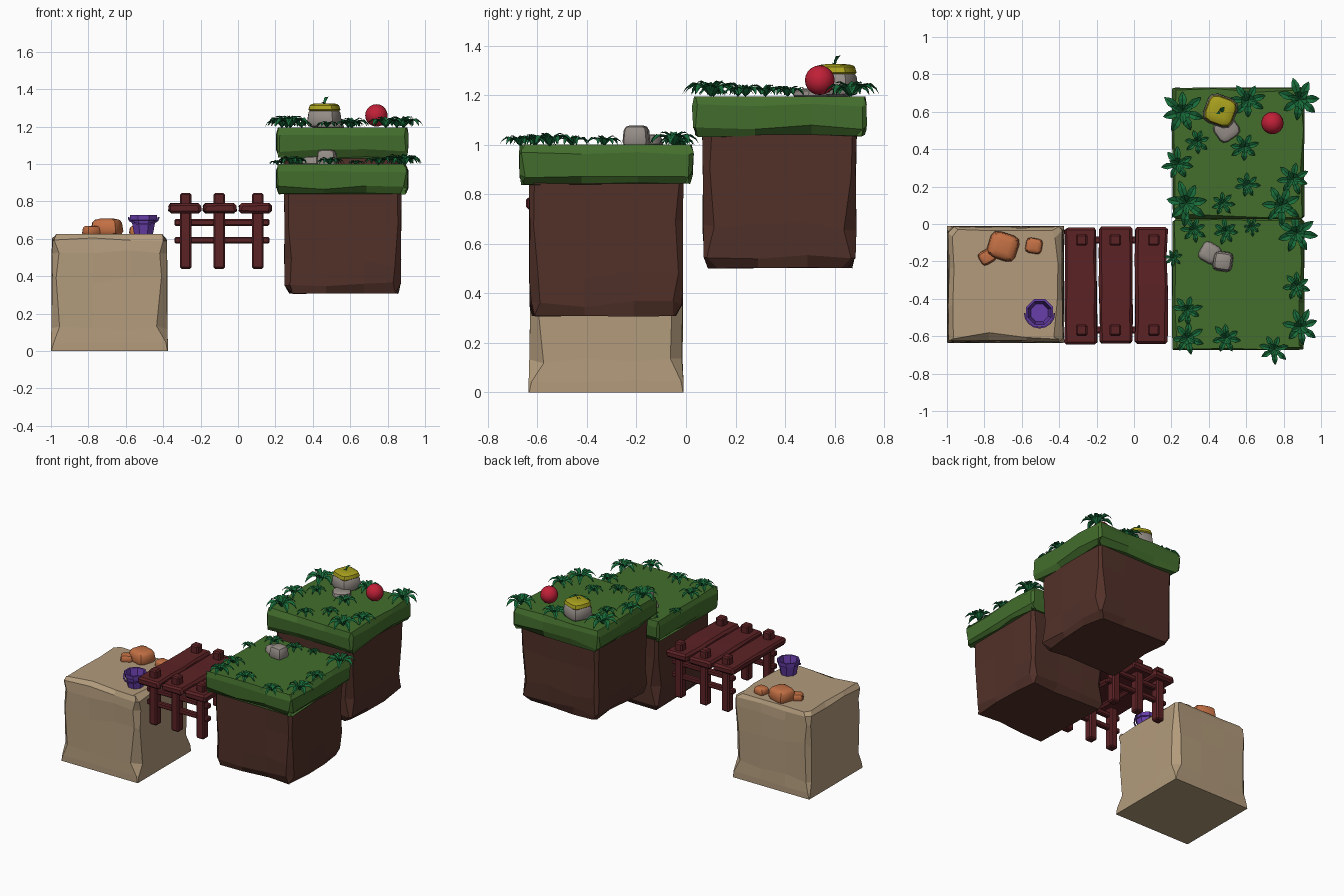
import bpy, bmesh, math, random
from mathutils import Matrix, Vector

if "Cube" in bpy.data.objects:
    bpy.data.objects.remove(bpy.data.objects["Cube"])

random.seed(7)


def mat(name, r, g, b):
    m = bpy.data.materials.new(name)
    lin = [((c / 255 + 0.055) / 1.055) ** 2.4 if c > 10 else c / 3294 for c in (r, g, b)]
    m.diffuse_color = (*lin, 1)
    m.use_nodes = True
    m.node_tree.nodes["Principled BSDF"].inputs["Base Color"].default_value = m.diffuse_color
    return m


SAND = mat("sand", 178, 155, 124)
DIRT = mat("dirt", 82, 49, 41)
GRASS = mat("grass", 67, 110, 45)
WOOD = mat("red_wood", 92, 34, 37)
ORANGE = mat("orange_stone", 195, 112, 68)
PURPLE = mat("purple", 104, 62, 170)
GREY = mat("grey_stone", 148, 140, 134)
RED = mat("red", 192, 32, 55)
YELLOW = mat("yellow", 168, 160, 30)
LEAF = mat("leaf_green", 24, 108, 58)


def finish(bm, name, material, smooth=None, normals=True):
    if normals:
        bmesh.ops.recalc_face_normals(bm, faces=bm.faces[:])
    me = bpy.data.meshes.new(name)
    bm.to_mesh(me)
    bm.free()
    ob = bpy.data.objects.new(name, me)
    bpy.context.collection.objects.link(ob)
    me.materials.append(material)
    if smooth:
        bpy.ops.object.select_all(action='DESELECT')
        ob.select_set(True)
        bpy.context.view_layer.objects.active = ob
        bpy.ops.object.shade_smooth_by_angle(angle=math.radians(smooth))
    return ob


def loft(bm, rings):
    """Bridge equal-length closed rings and cap both ends."""
    vs = [[bm.verts.new(p) for p in r] for r in rings]
    n = len(vs[0])
    for a, b in zip(vs, vs[1:]):
        for i in range(n):
            j = (i + 1) % n
            bm.faces.new((a[i], a[j], b[j], b[i]))
    bm.faces.new(vs[0][::-1])
    bm.faces.new(vs[-1])


def chipped_block(name, x0, x1, y0, y1, levels, material):
    """Levels: (z, max inset, corner chip, upward z jitter)."""
    rings = []
    for z, inset, chip, dz in levels:
        c = [chip * random.uniform(0.4, 1.3) + 0.002 for _ in range(4)]
        corners = [(x0, y0), (x1, y0), (x1, y1), (x0, y1)]
        ring = []
        for k in range(4):
            a, b = Vector(corners[k]), Vector(corners[(k + 1) % 4])
            d = (b - a).normalized()
            inward = Vector((-d.y, d.x))
            length = (b - a).length
            for t in (c[k], length * 0.36, length * 0.68, length - c[(k + 1) % 4]):
                p = a + d * t + inward * inset * random.uniform(0.25, 1)
                ring.append((p.x, p.y, z + dz * random.random()))
        rings.append(ring)
    bm = bmesh.new()
    loft(bm, rings)
    return finish(bm, name, material)


# Sand block with chipped corners and top edges
chipped_block("sand_block", -1.0, -0.375, -0.635, -0.01,
              [(0, 0, 0, 0), (0.04, 0, 0.012, 0.01), (0.11, 0.008, 0.045, 0.03),
               (0.36, 0.008, 0.035, 0.05), (0.52, 0.008, 0.05, 0.02),
               (0.585, 0.012, 0.035, 0.02), (0.625, 0.055, 0.05, 0)], SAND)

# Two floating dirt blocks, each with a grass cap
for tag, yc, zb in (("front", -0.3225, 0.305), ("back", 0.3775, 0.5)):
    chipped_block(tag + "_dirt_block", 0.245, 0.875, yc - 0.3125, yc + 0.3125,
                  [(zb, 0.05, 0.05, 0.005), (zb + 0.035, 0.012, 0.035, 0.03),
                   (zb + 0.14, 0.006, 0.04, 0.05), (zb + 0.36, 0.006, 0.035, 0.05),
                   (zb + 0.56, 0, 0.03, 0)], DIRT)
    zc = zb + 0.53
    chipped_block(tag + "_grass_cap", 0.2, 0.915, yc - 0.357, yc + 0.357,
                  [(zc, 0.05, 0.03, 0.012), (zc + 0.03, 0.012, 0.025, 0.025),
                   (zc + 0.12, 0.008, 0.02, 0.015), (zc + 0.165, 0.035, 0.02, 0)], GRASS)


def beam(name, lo, hi, bevel, cuts_axis=None, wobble=0.0):
    """Chamfered wooden box, optionally wavy along one axis."""
    bm = bmesh.new()
    lo, hi = Vector(lo), Vector(hi)
    bmesh.ops.create_cube(bm, size=1)
    size = hi - lo
    for v in bm.verts:
        v.co = (lo + hi) / 2 + Vector(a * b for a, b in zip(v.co, size))
    bmesh.ops.bevel(bm, geom=bm.edges[:], offset=bevel, segments=1, affect='EDGES')
    if cuts_axis is not None:
        nrm = [0, 0, 0]
        nrm[cuts_axis] = 1
        for t in (0.25, 0.5, 0.75):
            bmesh.ops.bisect_plane(bm, geom=bm.verts[:] + bm.edges[:] + bm.faces[:],
                                   plane_co=lo + size * t, plane_no=nrm)
        for v in bm.verts:
            v.co.x += random.uniform(-wobble, wobble)
            v.co.z += random.uniform(-wobble, wobble) * 0.5
    return finish(bm, name, WOOD)


# Bridge: planks, posts passing through them, and side rails
for i, (xa, xb, px) in enumerate(((-0.37, -0.2, -0.28), (-0.184, -0.01, -0.1), (0.008, 0.178, 0.105))):
    dy = (0.0, 0.006, 0.004)[i]
    beam(f"plank_{i}", (xa, -0.645 + dy, 0.737), (xb, -0.02 + dy, 0.79), 0.013, 1, 0.005)
    for side, py in (("front", -0.567), ("back", -0.085)):
        beam(f"{side}_post_{i}", (px - 0.031, py - 0.031, 0.44), (px + 0.031, py + 0.031, 0.845), 0.009)
for side, py in (("front", -0.567), ("back", -0.085)):
    for k, zr in enumerate((0.575, 0.67)):
        beam(f"{side}_rail_{k}", (-0.34, py - 0.018, zr), (0.168, py + 0.018, zr + 0.036), 0.007)


def rock(name, x, y, z, sx, sy, sz, rot, material):
    """Rounded, slightly tapered stone resting on height z."""
    bm = bmesh.new()
    bmesh.ops.create_cube(bm, size=1)
    for v in bm.verts:
        k = 0.86 if v.co.z > 0 else 1.0
        v.co.x *= k
        v.co.y *= k
    bmesh.ops.bevel(bm, geom=bm.edges[:], offset=0.24, segments=2, profile=0.5, affect='EDGES')
    bm.transform(Matrix.Translation((x, y, z + sz / 2)) @ Matrix.Rotation(math.radians(rot), 4, 'Z')
                 @ Matrix.Diagonal((sx, sy, sz, 1)))
    return finish(bm, name, material, 38)


rock("large_orange_stone", -0.70, -0.12, 0.62, 0.165, 0.15, 0.088, -18, ORANGE)
rock("left_orange_stone", -0.785, -0.175, 0.62, 0.09, 0.08, 0.05, 30, ORANGE)
rock("right_orange_stone", -0.535, -0.117, 0.62, 0.092, 0.085, 0.05, -10, ORANGE)
rock("front_low_stone", 0.405, -0.155, 0.99, 0.11, 0.11, 0.05, -30, GREY)
rock("front_tall_stone", 0.475, -0.2, 0.99, 0.11, 0.11, 0.088, -8, GREY)
rock("back_low_stone", 0.495, 0.505, 1.19, 0.13, 0.12, 0.036, 35, GREY)
rock("back_tall_stone", 0.462, 0.605, 1.195, 0.175, 0.17, 0.105, -20, GREY)
rock("yellow_stone_cap", 0.462, 0.605, 1.28, 0.16, 0.155, 0.045, -20, YELLOW)

# Red ball
bm = bmesh.new()
bmesh.ops.create_uvsphere(bm, u_segments=16, v_segments=10, radius=0.06)
bm.transform(Matrix.Translation((0.74, 0.54, 1.26)))
finish(bm, "red_ball", RED, 40)

# Octagonal bucket: hollow revolved profile
bm = bmesh.new()
profile = [(0.054, 0.622), (0.069, 0.698), (0.077, 0.7), (0.079, 0.728), (0.067, 0.728), (0.05, 0.64)]
loft(bm, [[(-0.505 + r * math.cos(math.tau * (i + 0.5) / 8), -0.475 + r * math.sin(math.tau * (i + 0.5) / 8), z)
           for i in range(8)] for r, z in profile])
finish(bm, "bucket", PURPLE)

# Bucket handle folded down at the front
bm = bmesh.new()
rings = []
for i in range(9):
    a = math.pi * (1 + i / 8)
    c, s = math.cos(a), math.sin(a)
    rings.append([(-0.505 + (0.08 + u) * c, -0.475 + (0.08 + u) * s, 0.712 + 0.035 * s + w)
                  for u, w in ((-0.004, -0.004), (0.004, -0.004), (0.004, 0.004), (-0.004, 0.004))])
loft(bm, rings)
finish(bm, "bucket_handle", PURPLE)


def leaf(bm, base, ang, reach, path, width):
    """Folded pointed leaf; path gives (distance, height, width share)."""
    out = Vector((math.cos(ang), math.sin(ang), 0))
    side = Vector((-out.y, out.x, 0))
    rows = []
    for d, h, w in path:
        c = Vector(base) + out * d * reach + Vector((0, 0, h * reach))
        fold = Vector((0, 0, w * width * 0.45))
        rows.append([bm.verts.new(p) for p in (c - side * w * width + fold, c, c + side * w * width + fold)])
    for a, b in zip(rows, rows[1:]):
        for k in (0, 1):
            bm.faces.new((a[k], b[k], b[k + 1], a[k + 1]))


OUTER = [(0.02, 0.0, 0.3), (0.35, 0.33, 0.8), (0.65, 0.36, 1.0), (0.86, 0.24, 0.55), (1.0, 0.06, 0.02)]
INNER = [(0.02, 0.05, 0.3), (0.2, 0.36, 0.9), (0.4, 0.48, 0.7), (0.58, 0.46, 0.02)]

# Leaf tufts on the two grass caps: x, y, radius
tufts = [(0.26, 0.60, .12), (0.61, 0.66, .10), (0.885, 0.665, .115), (0.235, 0.32, .09),
         (0.59, 0.41, .08), (0.34, 0.44, .07), (0.85, 0.24, .09), (0.605, 0.21, .07),
         (0.28, 0.11, .12), (0.79, 0.10, .11), (0.475, 0.11, .065), (0.87, -0.05, .11),
         (0.63, -0.015, .05), (0.32, -0.03, .07), (0.49, -0.04, .07), (0.21, -0.18, .05),
         (0.87, -0.33, .08), (0.285, -0.46, .08), (0.49, -0.61, .08), (0.285, -0.61, .09),
         (0.89, -0.55, .10), (0.75, -0.67, .08)]
for n, (x, y, r) in enumerate(tufts):
    bm = bmesh.new()
    base = (x, y, (1.195 if y > 0.02 else 0.995))
    start = random.random() * 6
    for i in range(7):
        leaf(bm, base, start + math.tau * i / 7 + random.uniform(-.15, .15),
             r * random.uniform(0.88, 1.06), OUTER, r * 0.19)
    for i in range(3):
        leaf(bm, base, start + math.tau * (i + 0.3) / 3, r, INNER, r * 0.16)
    finish(bm, f"leaf_tuft_{n}", LEAF, normals=False)

# Sprout on the yellow cap
bm = bmesh.new()
leaf(bm, (0.462, 0.6, 1.315), 0.9, 0.045, [(0, 0, 0.3), (0.1, 0.45, 0.8), (0.35, 0.8, 1), (0.75, 1.0, 0.05)], 0.012)
leaf(bm, (0.462, 0.6, 1.315), 3.6, 0.035, [(0, 0, 0.3), (0.2, 0.35, 0.9), (0.7, 0.4, 0.05)], 0.01)
finish(bm, "sprout", LEAF, normals=False)
